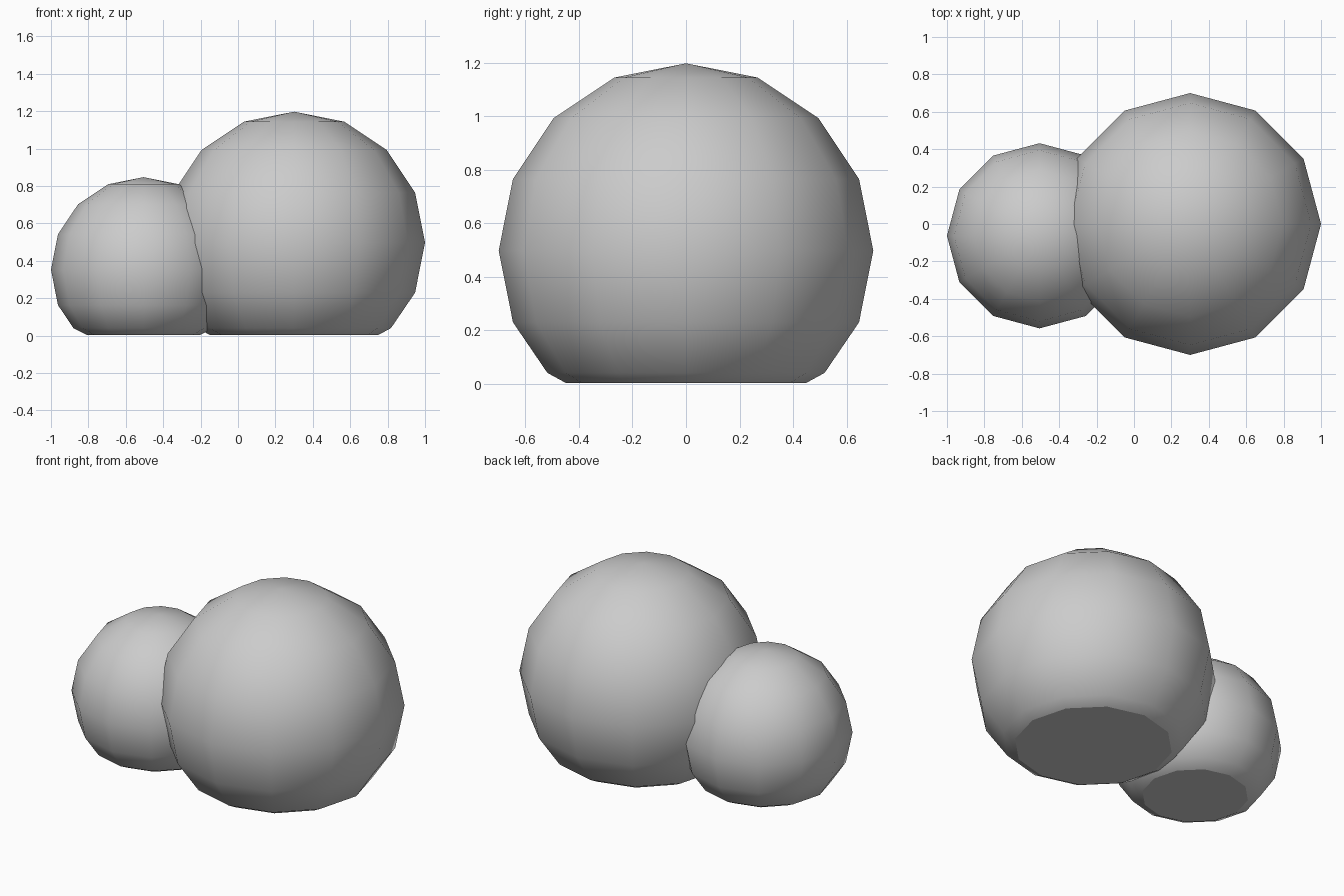
import bpy
import bmesh
from math import sin, cos, pi

if "Cube" in bpy.data.objects:
    bpy.data.objects.remove(bpy.data.objects["Cube"])

SEGMENTS = 12
STEP = pi / 8          # eight rings from pole to pole
FLOOR = 0.003          # height of the flat base


def flat_bottom_ball(name, x, y, z, radius, base_radius, chamfer_radius):
    """Low-poly ball with a chamfered flat base."""
    # Profile from the flat base up to the last ring below the pole
    profile = [(base_radius, FLOOR), (chamfer_radius, 0.04)]
    profile += [(radius * sin(i * STEP), z - radius * cos(i * STEP)) for i in range(3, 8)]

    bm = bmesh.new()
    rings = []
    for r, h in profile:
        rings.append([bm.verts.new((r * cos(2 * pi * k / SEGMENTS),
                                    r * sin(2 * pi * k / SEGMENTS), h))
                      for k in range(SEGMENTS)])
    top = bm.verts.new((0, 0, z + radius))
    for k in range(SEGMENTS):
        n = (k + 1) % SEGMENTS
        for low, high in zip(rings, rings[1:]):
            bm.faces.new((low[k], low[n], high[n], high[k]))
        bm.faces.new((rings[-1][k], rings[-1][n], top))
    for f in bm.faces:
        f.smooth = True

    # Flat base with a crisp rim
    base = bm.faces.new(rings[0][::-1])
    base.smooth = False
    for e in base.edges:
        e.smooth = False

    mesh = bpy.data.meshes.new(name)
    bm.to_mesh(mesh)
    bm.free()
    obj = bpy.data.objects.new(name, mesh)
    obj.location = (x, y, 0)
    bpy.context.collection.objects.link(obj)
    return obj


# Two overlapping balls
flat_bottom_ball("large_ball", 0.30, 0.0, 0.497, 0.70, 0.45, 0.518)
flat_bottom_ball("small_ball", -0.505, -0.063, 0.352, 0.495, 0.303, 0.375)
